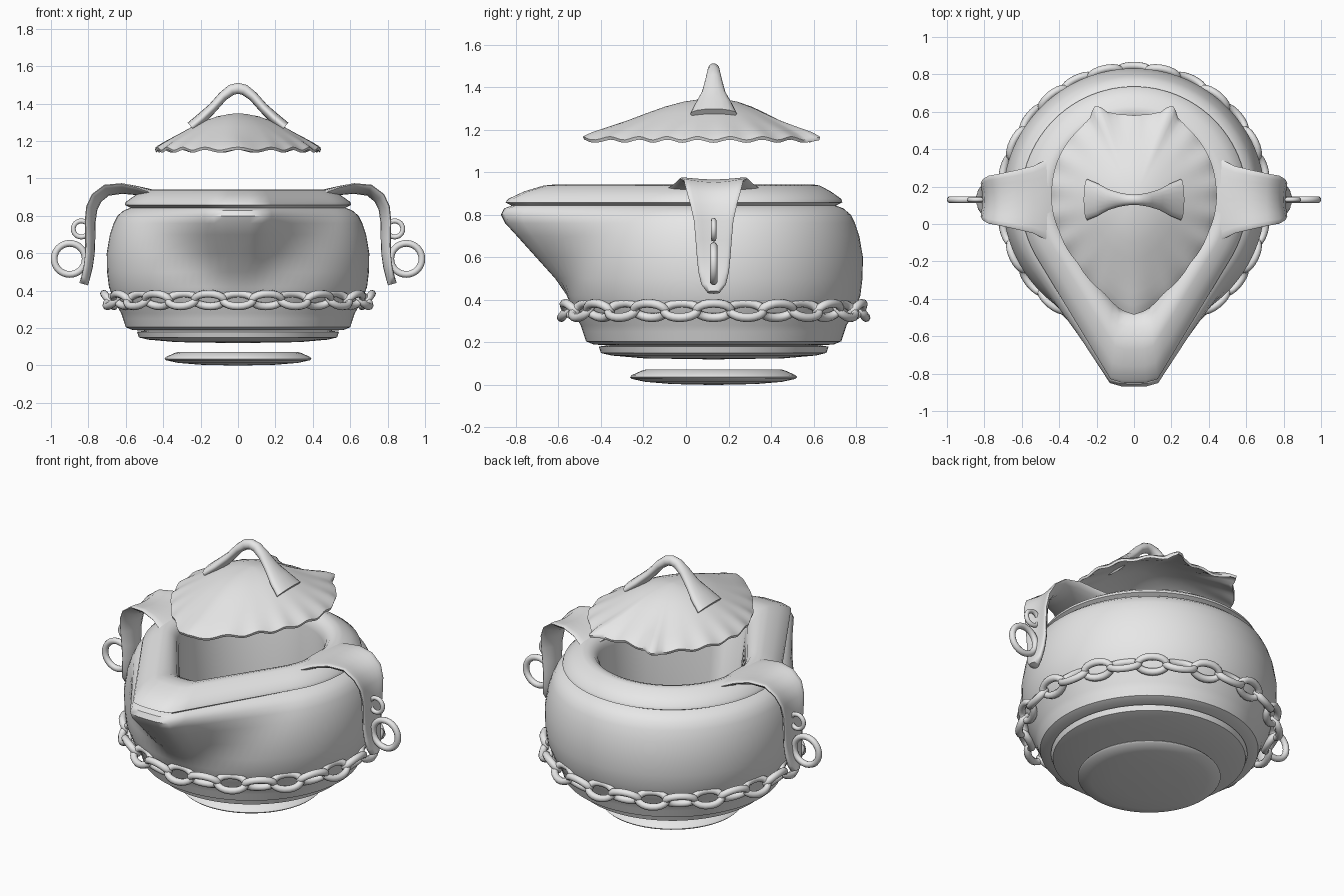
import bpy, bmesh, math
from mathutils import Vector, Matrix

if "Cube" in bpy.data.objects:
    bpy.data.objects.remove(bpy.data.objects["Cube"])

CY = 0.13  # pot axis in y
grey = bpy.data.materials.new("clay_grey")
grey.diffuse_color = (0.8, 0.8, 0.8, 1)
grey.use_nodes = True
grey.node_tree.nodes["Principled BSDF"].inputs["Base Color"].default_value = grey.diffuse_color


def finish(ob, angle=40):
    ob.data.materials.append(grey)
    bpy.ops.object.select_all(action='DESELECT')
    ob.select_set(True)
    bpy.context.view_layer.objects.active = ob
    bpy.ops.object.shade_smooth_by_angle(angle=math.radians(angle))
    return ob


def loft(name, rings, caps=True, loop=False, angle=40):
    """Skin a list of closed rings of points."""
    bm = bmesh.new()
    vs = [[bm.verts.new(p) for p in r] for r in rings]
    n = len(vs[0])
    pairs = list(zip(vs, vs[1:])) + ([(vs[-1], vs[0])] if loop else [])
    for a, b in pairs:
        for i in range(n):
            j = (i + 1) % n
            bm.faces.new((a[i], a[j], b[j], b[i]))
    if caps and not loop:
        bm.faces.new(vs[0])
        bm.faces.new(vs[-1])
    bmesh.ops.recalc_face_normals(bm, faces=bm.faces)
    me = bpy.data.meshes.new(name)
    bm.to_mesh(me)
    bm.free()
    ob = bpy.data.objects.new(name, me)
    bpy.context.collection.objects.link(ob)
    return finish(ob, angle)


def link(name, matrix, major, minor, stretch=0.0, nu=20, nv=8):
    """Torus in the local xy plane, optionally stretched along x."""
    rings = []
    for i in range(nu):
        a = 2 * math.pi * i / nu
        d = Vector((math.cos(a), math.sin(a), 0))
        c = Vector((math.cos(a) * (major + stretch), math.sin(a) * major, 0))
        rings.append([matrix @ (c + d * minor * math.cos(b) + Vector((0, 0, minor * math.sin(b))))
                      for b in (2 * math.pi * k / nv for k in range(nv))])
    return loft(name, rings, loop=True, angle=80)


def lerp(table, x):
    """Smooth interpolation through a table of (x, y) pairs."""
    for (x0, y0), (x1, y1) in zip(table, table[1:]):
        if x <= x1:
            return y0 + (y1 - y0) * (x - x0) / (x1 - x0)
    return table[-1][1]


def teardrop(r, z, d=None, n=96):
    """Circle of radius r with tangents drawn to a blunt tip at distance d in front."""
    pts = []
    for i in range(n):
        phi = -math.pi + 2 * math.pi * i / n
        rad = r
        if d and d > r:
            sharp = d + 0.5 * (d - r)
            p0 = math.acos(r / sharp)
            if abs(phi) < p0:
                rad = min(r / math.cos(p0 - abs(phi)), d / math.cos(phi) ** 0.3)
        pts.append((rad * math.sin(phi), CY - rad * math.cos(phi), z))
    return pts


# pot: foot steps, belly running out into a spout, neck crease, rolled rim, inner wall
pot = [(.02, .12), (.33, .125), (.48, .138), (.53, .15), (.54, .18), (.50, .186), (.565, .19),
       (.60, .205), (.615, .25), (.625, .28), (.66, .34), (.69, .42), (.70, .5, .745),
       (.702, .6, .835), (.685, .7, .925), (.665, .76, .98), (.645, .8, 1.0), (.61, .83, .985),
       (.575, .843, .95), (.605, .858, .98), (.60, .875, .965), (.55, .91, .89), (.50, .937, .80),
       (.47, .942, .75), (.435, .93, .68), (.41, .90, .62), (.40, .86, .6), (.40, .32, .5),
       (.02, .3)]
loft("pot", [teardrop(*p) for p in pot])

# floating foot disc
foot = [(.02, 0), (.2, .004), (.32, .014), (.385, .028), (.393, .036), (.385, .046),
        (.34, .066), (.32, .072), (.02, .072)]
loft("foot_disc", [teardrop(*p, n=64) for p in foot])

# chain round the belly, links tilted alternately
N = 28
for i in range(N):
    a = 2 * math.pi * i / N
    m = (Matrix.Translation((0, CY, 0.35)) @ Matrix.Rotation(a, 4, 'Z')
         @ Matrix.Translation((0, -0.69, 0)) @ Matrix.Rotation(math.radians(90 + (38 if i % 2 else -38)), 4, 'X'))
    link("chain_link", m, 0.043, 0.021, 0.037)

# side handles: curled straps with raised edges, each carrying two rings
strap = [(.42, .90, .25, 0), (.47, .92, .215, .005), (.54, .935, .18, .015), (.62, .942, .16, .028),
         (.70, .93, .14, .035), (.75, .89, .128, .037), (.775, .84, .11, .034), (.785, .77, .093, .03),
         (.787, .68, .085, .025), (.79, .6, .079, .02), (.80, .53, .072, .016), (.815, .47, .058, .01),
         (.825, .435, .03, 0)]
for side, s in (("left", -1), ("right", 1)):
    rings = []
    for i, (x, z, w, e) in enumerate(strap):
        a, b = strap[max(i - 1, 0)], strap[min(i + 1, len(strap) - 1)]
        t = Vector((b[0] - a[0], b[1] - a[1])).normalized()
        ring = []
        for k in range(20):
            q = 2 * math.pi * k / 20
            h = 0.024 * math.sin(q) + e * math.cos(q) ** 2
            ring.append((s * (x - t.y * h), CY + w * math.cos(q), z + t.x * h))
        rings.append(ring)
    loft("handle_" + side, rings, angle=60)
    upright = Matrix.Rotation(math.pi / 2, 4, 'X')
    link("large_ring_" + side, Matrix.Translation((s * .9, CY, .57)) @ upright, .083, .018, nu=32, nv=10)
    link("small_ring_" + side, Matrix.Translation((s * .838, CY, .73)) @ upright, .043, .013, nu=24)

# lid: teardrop outline with two rear ears, thin scalloped shell
outline = [(0, -.485), (.07, -.46), (.16, -.37), (.30, -.21), (.40, -.04), (.44, .10), (.44, .2),
           (.39, .38), (.29, .51), (.235, .565), (.215, .63), (.19, .635), (.15, .60), (.08, .585), (0, .58)]
polar = [(math.atan2(x, CY - y), math.hypot(x, CY - y)) for x, y in outline]
dome = [(0, 1.35), (.2, 1.338), (.35, 1.318), (.5, 1.288), (.7, 1.24), (.85, 1.205), (.95, 1.178), (1, 1.16)]


def lid_ring(s, drop):
    pts = []
    for i in range(128):
        phi = -math.pi + 2 * math.pi * i / 128
        full = lerp(polar, abs(phi))
        plain = 0.45 + max(0, math.cos(phi)) ** 6 * 0.12
        rad = s * (plain + (full - plain) * min(1, s * 1.1) ** 3)
        z = lerp(dome, s) - drop + 0.008 * math.cos(phi * 18) * s ** 8
        pts.append((rad * math.sin(phi), CY - rad * math.cos(phi), z))
    return pts


steps = [.03, .12, .25, .4, .55, .7, .82, .92, .97, 1]
loft("lid", [lid_ring(s, 0) for s in steps] + [lid_ring(s, .018) for s in (.99, .95, .85, .7, .55, .4, .2, .03)],
     angle=60)

# lid grip: arch pinched thin at the top, flaring into the lid
arch = [(-.25, 1.275, .11, .03), (-.19, 1.325, .085, .03), (-.135, 1.378, .055, .026),
        (-.08, 1.44, .038, .026), (-.035, 1.474, .03, .029), (0, 1.482, .028, .03)]
arch += [(-x, z, w, t) for x, z, w, t in reversed(arch[:-1])]
rings = []
for i, (x, z, w, th) in enumerate(arch):
    a, b = arch[max(i - 1, 0)], arch[min(i + 1, len(arch) - 1)]
    t = Vector((b[0] - a[0], b[1] - a[1])).normalized()
    rings.append([(x - t.y * th * math.sin(q), CY + w * math.cos(q), z + t.x * th * math.sin(q))
                  for q in (2 * math.pi * k / 16 for k in range(16))])
loft("lid_grip", rings, angle=80)
